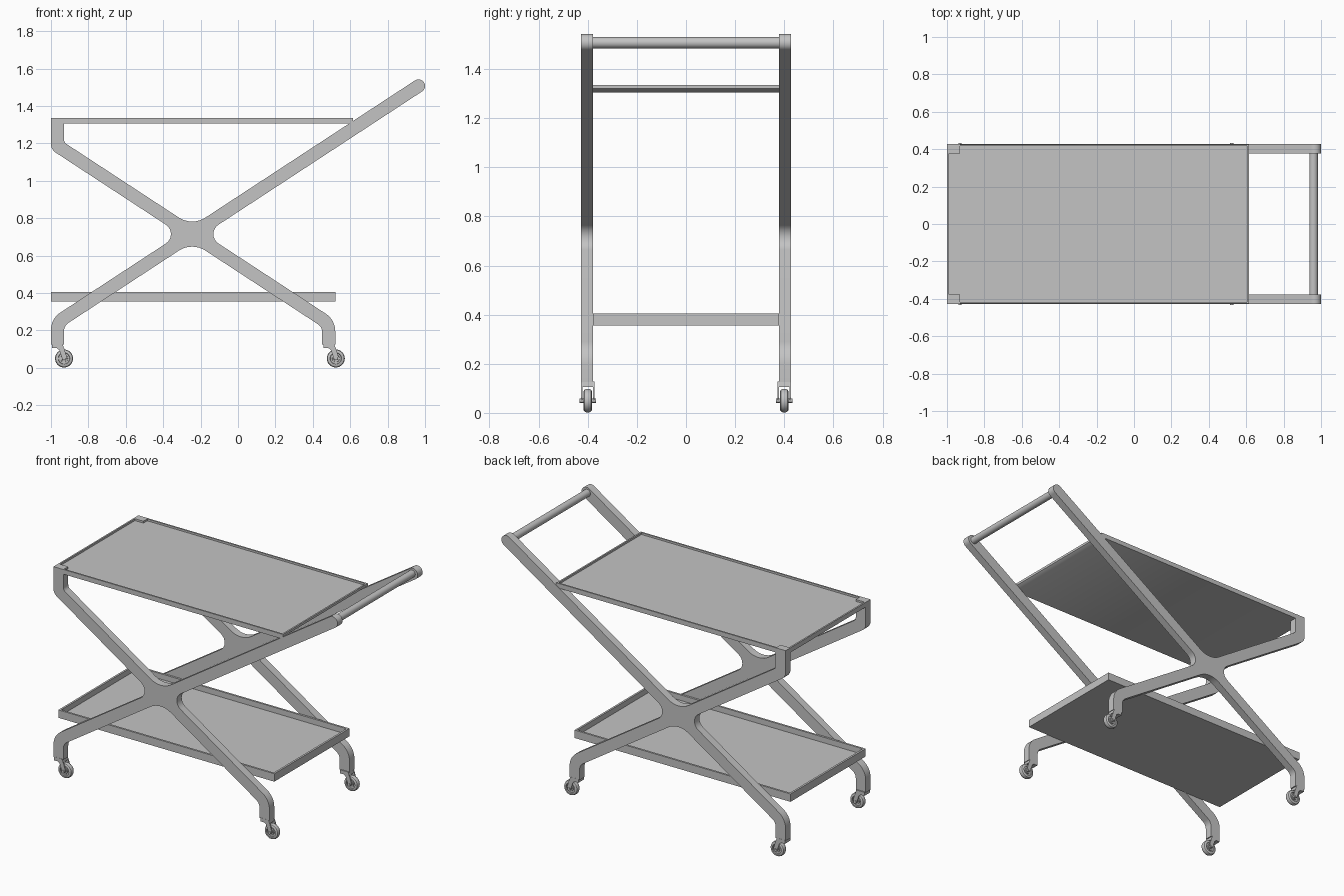
import bpy, bmesh, math
from mathutils import Vector, Matrix

cube = bpy.data.objects.get("Cube")
if cube:
    bpy.data.objects.remove(cube, do_unlink=True)

grey = bpy.data.materials.new("satin grey")
grey.use_nodes = True
colour = (0.55, 0.55, 0.55, 1)
grey.diffuse_color = colour
grey.node_tree.nodes["Principled BSDF"].inputs["Base Color"].default_value = colour


def finish(name, bm):
    bmesh.ops.recalc_face_normals(bm, faces=bm.faces)
    mesh = bpy.data.meshes.new(name)
    bm.to_mesh(mesh)
    bm.free()
    mesh.materials.append(grey)
    ob = bpy.data.objects.new(name, mesh)
    bpy.context.collection.objects.link(ob)
    bpy.ops.object.select_all(action="DESELECT")
    ob.select_set(True)
    bpy.context.view_layer.objects.active = ob
    bpy.ops.object.shade_smooth_by_angle(angle=math.radians(35))
    return ob


def rounded(corners, steps=8):
    """Outline from (x, z, radius) corners, each replaced by an arc."""
    out = []
    for i, (x, z, r) in enumerate(corners):
        p = Vector((x, z))
        if r == 0:
            out.append(p)
            continue
        a = (Vector(corners[i - 1][:2]) - p).normalized()
        b = (Vector(corners[(i + 1) % len(corners)][:2]) - p).normalized()
        half = a.angle(b) / 2
        centre = p + (a + b).normalized() * r / math.sin(half)
        t = r / math.tan(half)
        va, vb = p + a * t - centre, p + b * t - centre
        sweep = va.angle_signed(vb)
        for k in range(steps + 1):
            out.append(centre + Matrix.Rotation(-sweep * k / steps, 2) @ va)
    return out


def slab(bm, outline, y0, y1):
    """Extrude an xz outline from y0 to y1."""
    face = bm.faces.new([bm.verts.new((p[0], y0, p[1])) for p in outline])
    ext = bmesh.ops.extrude_face_region(bm, geom=[face])
    verts = [g for g in ext["geom"] if isinstance(g, bmesh.types.BMVert)]
    bmesh.ops.translate(bm, verts=verts, vec=(0, y1 - y0, 0))


def rod(bm, radius, length, centre, sides=32):
    m = Matrix.Translation(centre) @ Matrix.Rotation(math.pi / 2, 4, "X")
    bmesh.ops.create_cone(bm, cap_ends=True, segments=sides, radius1=radius,
                          radius2=radius, depth=length, matrix=m)


def tray(name, outline, half_width, rim, depth):
    bm = bmesh.new()
    slab(bm, outline, -half_width, half_width)
    bmesh.ops.recalc_face_normals(bm, faces=bm.faces)
    top = max(bm.faces, key=lambda f: f.calc_center_median().z)
    bmesh.ops.inset_region(bm, faces=[top], thickness=rim)
    floor = bmesh.ops.extrude_discrete_faces(bm, faces=[top])["faces"][0]
    bmesh.ops.translate(bm, verts=floor.verts, vec=(0, 0, -depth))
    bmesh.ops.remove_doubles(bm, verts=bm.verts, dist=1e-5)
    finish(name, bm)


# Crossing bars: shared centre, slope and half thickness
cx, cz, w = -0.245, 0.715, 0.035
end = Vector((0.965, 1.507))
along = (end - Vector((cx, cz))).normalized()
normal = Vector((-along.y, along.x))
slope = along.y / along.x
v, h = w / along.x, w / along.y


def rise(x):
    return cz + slope * (x - cx)


def fall(x):
    return cz - slope * (x - cx)


tip_a, tip_b = end + (along + normal) * w, end + (along - normal) * w
L, LI, R, RI = -1.0, -0.93, 0.52, 0.45
foot, shelf = 0.125, 1.335
frame = rounded([
    (L, foot, 0), (L, rise(L) + v, 0.11), (cx - h, cz, 0.06),
    (L, fall(L) - v, 0.055), (L, shelf, 0), (LI, shelf, 0),
    (LI, fall(LI) + v, 0.03), (cx, cz + v, 0.13),
    (*tip_a, w * 0.98), (*tip_b, w * 0.98), (cx + h, cz, 0.06),
    (R, fall(R) + v, 0.11), (R, foot, 0), (RI, foot, 0),
    (RI, fall(RI) - v, 0.05), (cx, cz - v, 0.13),
    (LI, rise(LI) - v, 0.05), (LI, foot, 0)])

for side, label in ((-1, "right"), (1, "left")):
    bm = bmesh.new()
    slab(bm, frame, side * 0.378, side * 0.427)
    finish(label + "_side_frame", bm)

# Push handle
bm = bmesh.new()
rod(bm, 0.023, 0.77, (0.96, 0, 1.507))
finish("push_handle", bm)

# Trays: the upper one is trimmed where it rests on the rising bars
low = 1.305
cut_low = cx + (low - v - cz) / slope
cut_z = rise(0.615) + v
tray("upper_tray", [(L, low), (cut_low, low), (0.615, cut_z),
                    (0.615, shelf), (L, shelf)], 0.426, 0.014, 0.012)
tray("lower_tray", [(L, 0.355), (R, 0.355), (R, 0.405), (L, 0.405)],
     0.378, 0.018, 0.035)

# Casters
half_profile = [(0.0, 0.012), (0.011, 0.012), (0.012, 0.016), (0.019, 0.016),
                (0.02, 0.01), (0.029, 0.01), (0.031, 0.017), (0.039, 0.017),
                (0.045, 0.013), (0.048, 0.005)]
profile = half_profile + [(r, -y) for r, y in reversed(half_profile)]
arm = [(-0.065, 0.125), (-0.008, 0.125), (0.002, 0.1), (0.014, 0.06),
       (0.008, 0.042), (-0.008, 0.042), (-0.014, 0.06), (-0.026, 0.095),
       (-0.045, 0.11), (-0.065, 0.11)]
bridge = [(-0.065, 0.105), (-0.004, 0.105), (-0.008, 0.128), (-0.065, 0.128)]

for x, where in ((LI, "rear"), (R + 0.003, "forward")):
    for side, label in ((-1, "right"), (1, "left")):
        spot = (x, side * 0.4, 0)
        # wheel, turned around its axle
        bm = bmesh.new()
        verts = [bm.verts.new((r, y, 0)) for r, y in profile]
        edges = [bm.edges.new(pair) for pair in zip(verts, verts[1:])]
        bmesh.ops.spin(bm, geom=verts + edges, cent=(0, 0, 0), axis=(0, 1, 0),
                       angle=math.tau, steps=32)
        bmesh.ops.remove_doubles(bm, verts=bm.verts, dist=1e-5)
        wheel = finish(f"{where}_{label}_wheel", bm)
        wheel.location = (x, side * 0.4, 0.05)
        # fork with axle
        bm = bmesh.new()
        for s in (-1, 1):
            slab(bm, arm, s * 0.021, s * 0.028)
        slab(bm, bridge, -0.028, 0.028)
        rod(bm, 0.009, 0.066, (0, 0, 0.05), 16)
        finish(f"{where}_{label}_fork", bm).location = spot
